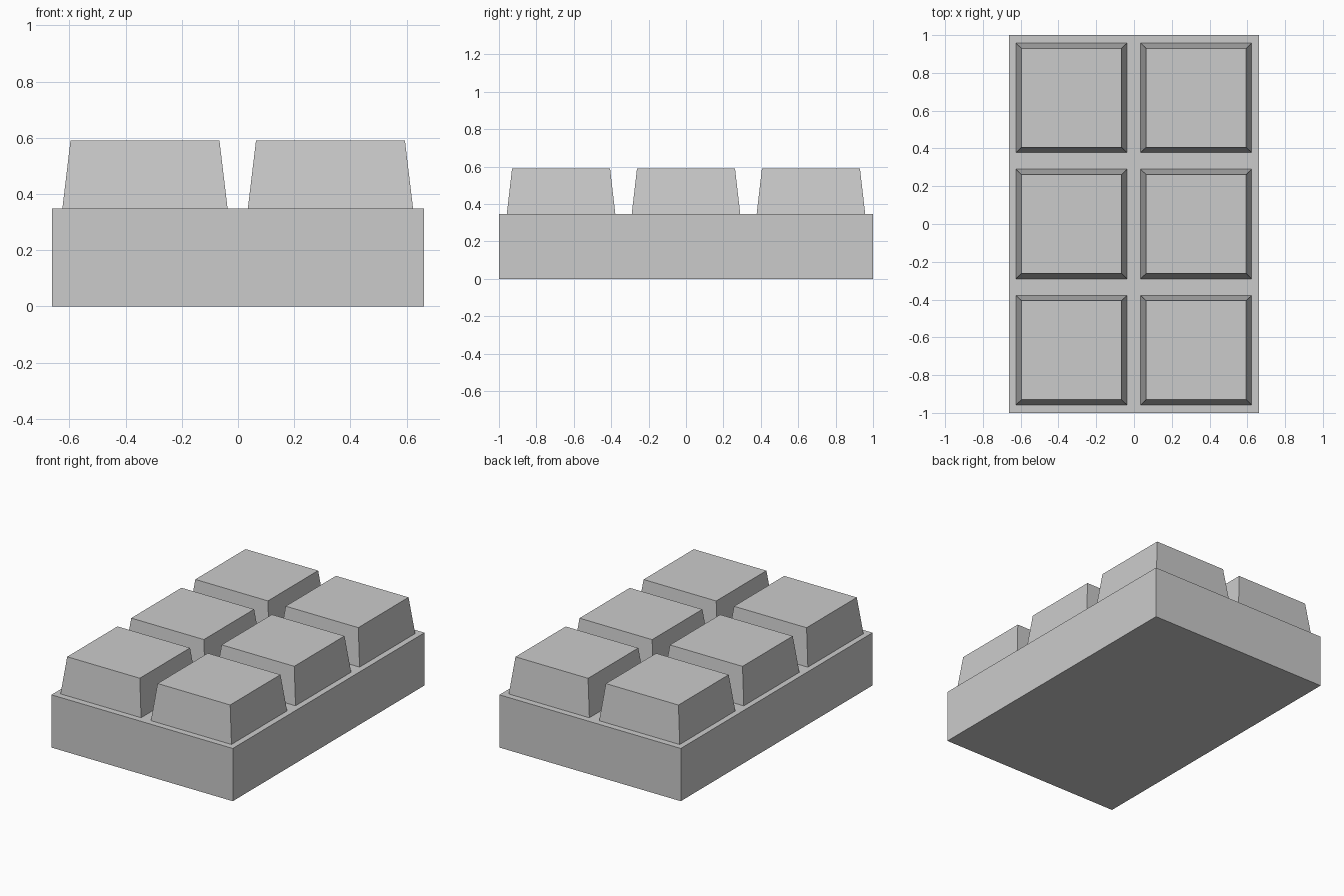
import bpy
import bmesh

if "Cube" in bpy.data.objects:
    bpy.data.objects.remove(bpy.data.objects["Cube"])

BASE_TOP, BLOCK_TOP = 0.348, 0.59


def tapered_box(name, cx, cy, z0, z1, bottom_half, top_half):
    """Box whose bottom and top rectangles have their own half sizes."""
    bm = bmesh.new()
    bmesh.ops.create_cube(bm, size=2)
    for v in bm.verts:
        hx, hy = top_half if v.co.z > 0 else bottom_half
        v.co = (v.co.x * hx, v.co.y * hy, z1 - z0 if v.co.z > 0 else 0)
    mesh = bpy.data.meshes.new(name)
    bm.to_mesh(mesh)
    bm.free()
    obj = bpy.data.objects.new(name, mesh)
    obj.location = (cx, cy, z0)
    bpy.context.collection.objects.link(obj)
    return obj


# Solid slab
tapered_box("base_slab", 0, 0, 0, BASE_TOP, (0.662, 1.0), (0.662, 1.0))

# Two columns by three rows of raised, tapered segments
for row, y in enumerate((-0.668, 0, 0.668)):
    for col, x in enumerate((-0.331, 0.329)):
        tapered_box(f"segment_{row + 1}_{col + 1}", x, y, BASE_TOP, BLOCK_TOP,
                    (0.294, 0.29), (0.265, 0.262))
